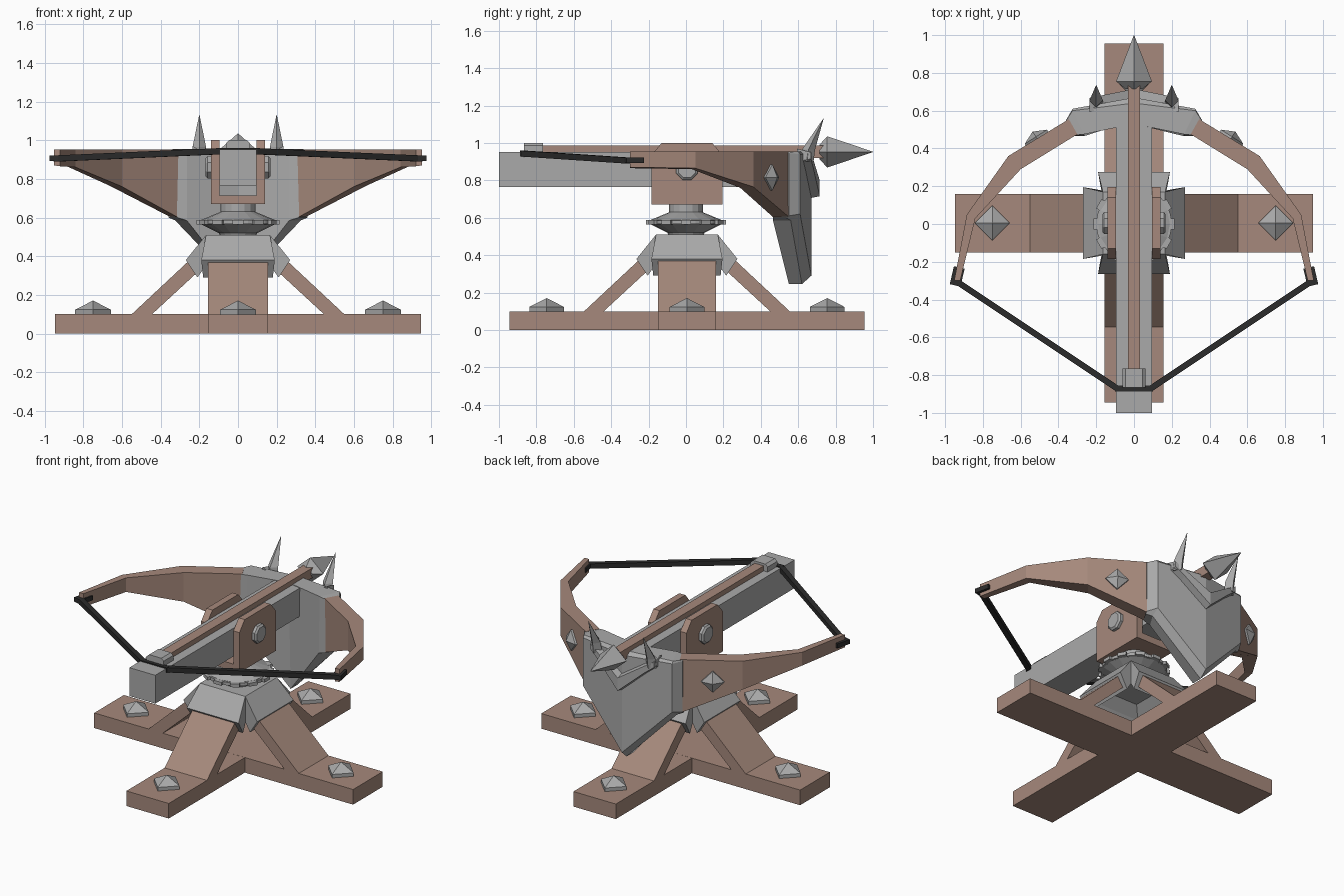
import bpy
import bmesh
from math import cos, sin, pi, atan2
from mathutils import Matrix, Vector

cube = bpy.data.objects.get("Cube")
if cube:
    bpy.data.objects.remove(cube)


def material(name, rgb):
    m = bpy.data.materials.new(name)
    m.use_nodes = True
    m.diffuse_color = (*rgb, 1)
    m.node_tree.nodes["Principled BSDF"].inputs["Base Color"].default_value = (*rgb, 1)
    return m


WOOD = material("brown_wood", (0.38, 0.25, 0.2))
METAL = material("grey_metal", (0.4, 0.4, 0.4))
CORD = material("black_cord", (0.025, 0.025, 0.025))
PIVOT = Matrix.Translation((0, 0.005, 0))


def loft(name, rings, mat, matrix=Matrix()):
    """Skin equal-length rings of points and cap both ends."""
    bm = bmesh.new()
    rows = [[bm.verts.new(matrix @ Vector(p)) for p in ring] for ring in rings]
    n = len(rows[0])
    for a, b in zip(rows, rows[1:]):
        for i in range(n):
            j = (i + 1) % n
            bm.faces.new((a[i], a[j], b[j], b[i]))
    bm.faces.new(rows[0])
    bm.faces.new(rows[-1])
    bmesh.ops.remove_doubles(bm, verts=bm.verts, dist=0.0005)
    bmesh.ops.recalc_face_normals(bm, faces=bm.faces)
    mesh = bpy.data.meshes.new(name)
    bm.to_mesh(mesh)
    bm.free()
    mesh.materials.append(mat)
    obj = bpy.data.objects.new(name, mesh)
    bpy.context.collection.objects.link(obj)
    return obj


def box(name, x, y, z, mat, matrix=Matrix()):
    rings = [[(x[0], y[0], h), (x[1], y[0], h), (x[1], y[1], h), (x[0], y[1], h)] for h in z]
    return loft(name, rings, mat, matrix)


def lathe(name, profile, sides, mat, matrix=Matrix(), turn=0.0):
    """Turn (radius, height) pairs about the local z axis."""
    angles = [turn + 2 * pi * i / sides for i in range(sides)]
    return loft(name, [[(r * cos(a), r * sin(a), z) for a in angles] for r, z in profile], mat, matrix)


def slab(name, profile, x0, x1, mat, matrix=Matrix()):
    """Extrude a (y, z) profile along x."""
    return loft(name, [[(x, y, z) for y, z in profile] for x in (x0, x1)], mat, matrix)


def bar(name, a, b, width, height, mat):
    """Straight bar between two points."""
    a, b = Vector(a), Vector(b)
    side = (b - a).cross(Vector((0, 0, 1))).normalized() * width / 2
    up = Vector((0, 0, height / 2))
    return loft(name, [[p - side - up, p + side - up, p + side + up, p - side + up] for p in (a, b)], mat)


# Crossed ground beams
box("base_beam_side", (-0.947, 0.947), (-0.155, 0.155), (0, 0.1), WOOD, PIVOT)
box("base_beam_long", (-0.155, 0.155), (-0.95, 0.95), (0, 0.0995), WOOD, PIVOT)

# Four sloping legs, cap flaps and ground studs
leg = [(0.555, 0.095), (0.25, 0.38), (0.17, 0.45), (0.1, 0.43), (0.19, 0.335), (0.45, 0.095)]
flap = [(0, 0.51, 0.165), (0.165, 0.51, 0.165), (0.27, 0.38, 0.19), (0.21, 0.29, 0.18),
        (0.16, 0.36, 0.17), (0.1, 0.42, 0.16), (0, 0.42, 0.16)]
for i in range(4):
    turn = PIVOT @ Matrix.Rotation(i * pi / 2, 4, 'Z')
    slab(f"leg_{i}", leg, -0.155, 0.155, WOOD, turn)
    loft(f"cap_flap_{i}", [[(s * w, r, z) for r, z, w in flap] for s in (-1, 1)], METAL, turn)
    lathe(f"ground_stud_{i}", [(0.093, 0.095), (0.093, 0.123), (0.001, 0.17)], 4, METAL,
          turn @ Matrix.Translation((0, 0.75, 0)))

# Turntable with toothed ring
lathe("turntable", [(0.09, 0.5), (0.1, 0.52), (0.19, 0.565), (0.19, 0.588), (0.1, 0.625),
                    (0.09, 0.63), (0.09, 0.68)], 16, METAL)
lathe("gear_ring", [(0.2, 0.566), (0.2, 0.586)], 24, METAL)
for i in range(12):
    box(f"gear_tooth_{i}", (0.18, 0.215), (-0.028, 0.028), (0.565, 0.587), METAL,
        Matrix.Rotation(i * pi / 6, 4, 'Z'))

# Cradle holding the rail
cheek = [(-0.185, 0.67), (0.195, 0.67), (0.195, 0.935), (0.14, 1.0), (-0.13, 1.0), (-0.185, 0.935)]
box("cradle_floor", (-0.1, 0.1), (-0.185, 0.195), (0.67, 0.715), WOOD)
for s, side in ((1, "left"), (-1, "right")):
    slab(f"cradle_cheek_{side}", cheek, s * 0.096, s * 0.14, WOOD)
    lathe(f"cradle_bolt_{side}", [(0.062, 0.135), (0.062, 0.158), (0.05, 0.168)], 8, METAL,
          Matrix.Translation((0, 0.005, 0.86)) @ Matrix.Rotation(s * pi / 2, 4, 'Y'), pi / 8)

# Rail, string catch and bolt
box("rail", (-0.095, 0.095), (-1.0, 0.6), (0.765, 0.952), METAL)
loft("string_catch", [[(-w, -0.865, z), (w, -0.865, z), (w, -0.765, z), (-w, -0.765, z)]
                      for w, z in ((0.062, 0.94), (0.062, 0.985), (0.045, 1.0))], METAL)
box("bolt_shaft", (-0.033, 0.033), (-0.77, 0.74), (0.92, 0.985), WOOD)
loft("bolt_head", [[(w, y, 0.952), (0, y, 0.952 + 0.88 * w), (-w, y, 0.952), (0, y, 0.952 - 0.88 * w)]
                   for y, w in ((0.715, 0.045), (0.755, 0.095), (1.0, 0.001))], METAL)

# Bow shield: stations run across from one end to the other
end = [(0.61, 0.94), (0.6, 0.955), (0.475, 0.955), (0.465, 0.585), (0.56, 0.585), (0.61, 0.62)]
mid = [(0.67, 0.935), (0.64, 0.955), (0.53, 0.955), (0.55, 0.245), (0.62, 0.245), (0.67, 0.29)]
tip = [(0.55, 0.945), (0.545, 0.95), (0.47, 0.95), (0.465, 0.6), (0.535, 0.6), (0.55, 0.61)]


def station(x, ring, inset=0.0):
    # inner edge pulls in so that the ends lean with the arms
    return [(x - (inset if i in (2, 3) else 0) * (1 if x > 0 else -1), y, z)
            for i, (y, z) in enumerate(ring)]


loft("bow_shield", [station(-0.36, tip, 0.045), station(-0.325, end, 0.06), station(0, mid),
                    station(0.325, end, 0.06), station(0.36, tip, 0.045)], METAL)

# Crest on the shield: a V-shaped plate ending in two spikes
crest = [(-0.235, 0.9, 0.97), (-0.17, 0.85, 0.93), (0, 0.7, 0.82), (0.17, 0.85, 0.93), (0.235, 0.9, 0.97)]
loft("crest_plate", [[(x, y - 0.2 * abs(x), z) for y, z in ((0.64, lo), (0.715, lo + 0.015), (0.715, hi - 0.02), (0.64, hi))]
                     for x, lo, hi in crest], METAL)

for s, side in ((1, "left"), (-1, "right")):
    loft(f"crest_spike_{side}", [[(s * 0.2 - w, y, z), (s * 0.2, y - w, z), (s * 0.2 + w, y, z), (s * 0.2, y + w, z)]
                                 for w, y, z in ((0.037, 0.645, 0.9), (0.035, 0.655, 0.965), (0.001, 0.735, 1.13))], METAL)

    # Bow arm: outer point, inner point, underside height
    path = [((0.345, 0.555), (0.3, 0.475), 0.595), ((0.665, 0.36), (0.6, 0.29), 0.76),
            ((0.885, 0.05), (0.84, 0.03), 0.86), ((0.952, -0.3), (0.92, -0.3), 0.865)]
    loft(f"bow_arm_{side}", [[(s * o[0], o[1], 0.953), (s * i[0], i[1], 0.953),
                              (s * i[0], i[1], z), (s * o[0], o[1], z + 0.005)]
                             for o, i, z in path], WOOD)

    # Pyramid stud on the outside of the arm
    normal = Vector((s * 0.535, 0.845, 0))
    aim = Matrix.Rotation(atan2(normal.y, normal.x), 4, 'Z') @ Matrix.Rotation(pi / 2, 4, 'Y')
    lathe(f"arm_stud_{side}", [(0.07, -0.02), (0.07, 0.008), (0.001, 0.04)], 4, METAL,
          Matrix.Translation((s * 0.515, 0.455, 0.815)) @ aim)

    # String half and its knot
    bar(f"string_{side}", (s * 0.945, -0.3, 0.905), (s * 0.09, -0.87, 0.943), 0.032, 0.032, CORD)
    bar(f"string_knot_{side}", (s * 0.947, -0.325, 0.907), (s * 0.925, -0.23, 0.907), 0.058, 0.03, CORD)

bar("string_middle", (-0.1, -0.872, 0.943), (0.1, -0.872, 0.943), 0.032, 0.032, CORD)
